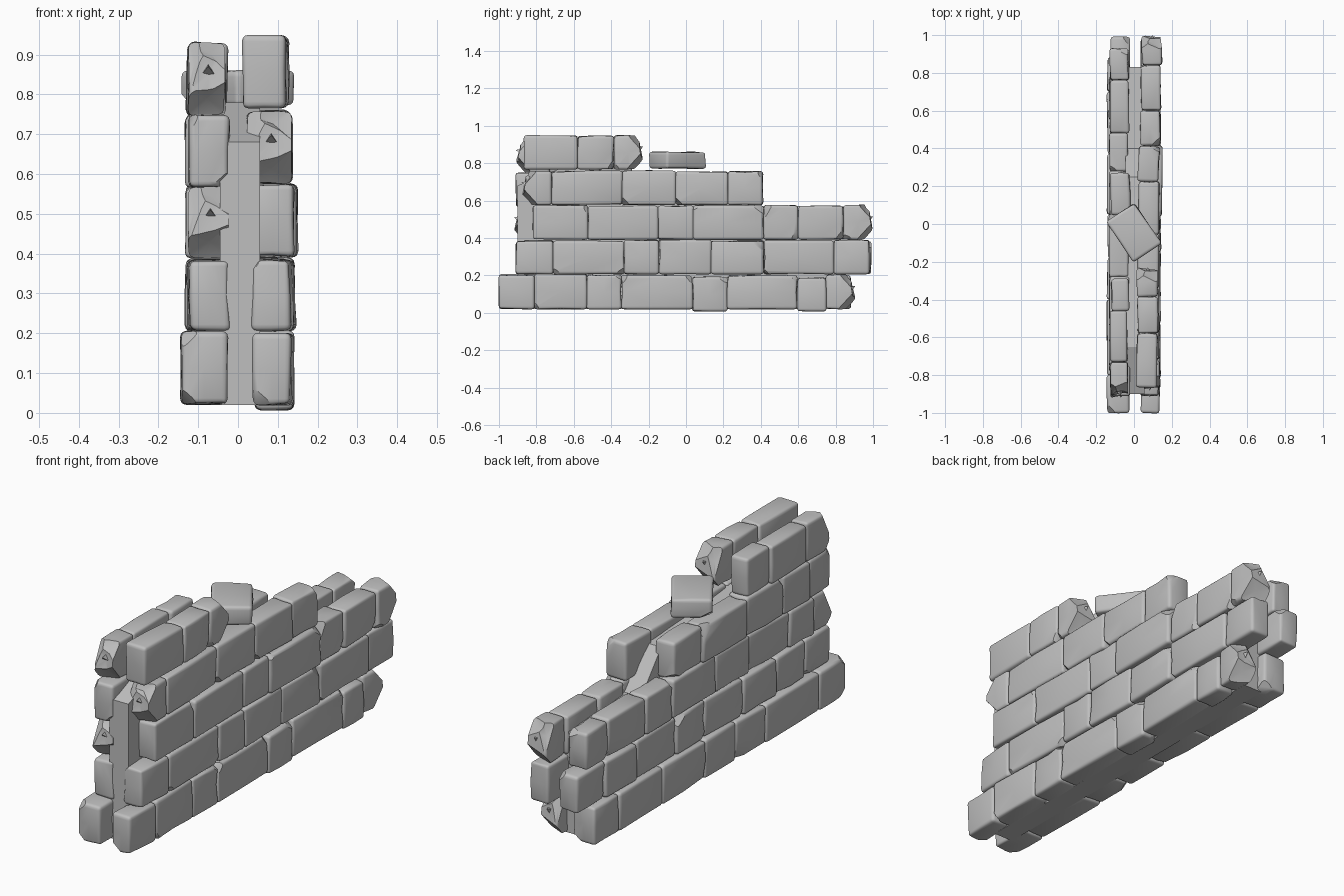
import bpy, bmesh, math, random
from mathutils import Vector, Matrix, noise

random.seed(7)
if "Cube" in bpy.data.objects:
    bpy.data.objects.remove(bpy.data.objects["Cube"])

# One plain grey stone material
stone = bpy.data.materials.new("grey_stone")
stone.use_nodes = True
GREY = (0.52, 0.52, 0.52, 1)
stone.diffuse_color = GREY
stone.node_tree.nodes["Principled BSDF"].inputs["Base Color"].default_value = GREY


def finish(bm, name, angle=35):
    bmesh.ops.recalc_face_normals(bm, faces=bm.faces)
    mesh = bpy.data.meshes.new(name)
    bm.to_mesh(mesh)
    bm.free()
    mesh.materials.append(stone)
    ob = bpy.data.objects.new(name, mesh)
    bpy.context.collection.objects.link(ob)
    bpy.ops.object.select_all(action='DESELECT')
    ob.select_set(True)
    bpy.context.view_layer.objects.active = ob
    bpy.ops.object.shade_smooth_by_angle(angle=math.radians(angle))
    return ob


def slice_off(bm, point, normal):
    """Cut away everything beyond a plane and close the hole."""
    geom = bm.verts[:] + bm.edges[:] + bm.faces[:]
    cut = bmesh.ops.bisect_plane(bm, geom=geom, plane_co=point,
                                 plane_no=normal, clear_outer=True)
    edges = [e for e in cut["geom_cut"] if isinstance(e, bmesh.types.BMEdge)]
    if edges:
        return bmesh.ops.contextual_create(bm, geom=edges)["faces"]
    return []


def rounded_block(half, radius):
    """Rounded box with soft worn dents, kept inside its bounds."""
    bm = bmesh.new()
    bmesh.ops.create_cube(bm, size=2)
    bmesh.ops.subdivide_edges(bm, edges=bm.edges[:], cuts=5, use_grid_fill=True)
    seed = Vector([random.uniform(-50, 50) for _ in range(3)])
    for v in bm.verts:
        p, core = Vector(), Vector()
        for i in range(3):
            step = round(abs(v.co[i]) * 3)
            inset = half[i] - radius
            size = (0, inset, half[i] - 0.4 * radius, half[i])[step]
            p[i] = math.copysign(size, v.co[i])
            core[i] = max(-inset, min(inset, p[i]))
        d = p - core
        if d.length > 0:
            p = core + d.normalized() * radius
        dent = noise.noise(p * 9 + seed) + 0.5 * noise.noise(p * 22 + seed)
        v.co = p - d.normalized() * max(0, 0.009 * (dent + 0.15))
    return bm


def make_stone(name, lo, hi, broken=0, chips=2):
    lo, hi = Vector(lo), Vector(hi)
    half, centre = (hi - lo) / 2, (lo + hi) / 2
    bm = rounded_block(half, 0.017)
    # Knock off a few corners
    for _ in range(random.randint(0, chips)):
        s = Vector([random.choice((-1, 1)) for _ in range(3)])
        corner = Vector([s[i] * half[i] for i in range(3)])
        n = Vector([s[i] * random.uniform(0.4, 1) for i in range(3)]).normalized()
        slice_off(bm, corner - n * random.uniform(0.022, 0.034), n)
    # Fractured end: several tilted breaks and a pitted face
    if broken:
        end = Vector((0, broken * half.y, 0))
        for sx, sz, depth in ((0.1, 0.15, 0.012), (0.5, 0.9, 0.055),
                              (-0.7, 0.5, 0.05), (0.4, -0.9, 0.062)):
            n = Vector((sx, broken, sz)).normalized()
            faces = slice_off(bm, end - n * 0.004 + Vector(
                (math.copysign(half.x, sx), 0, math.copysign(half.z, sz)))
                - n * depth if depth > 0.02 else end - n * depth, n)
            if faces:
                pit = bmesh.ops.poke(bm, faces=faces)
                for v in pit["verts"]:
                    v.co += n * random.uniform(-0.014, 0.002)
        # Small splinter standing out of the break
        bmesh.ops.create_cone(
            bm, cap_ends=True, segments=3, radius1=0.022, radius2=0, depth=0.035,
            matrix=Matrix.Translation(end + Vector((0.005, -broken * 0.018, 0.025)))
            @ Matrix.Rotation(-broken * 1.2, 4, 'X'))
    turn = random.uniform(-1, 1) * 0.004 / half.y
    bm.transform(Matrix.Translation(centre) @ Matrix.Rotation(turn, 4, 'Z'))
    return finish(bm, name)


# Each course: inner x, outer x, z range, joints along y, broken ends (front, back)
left_courses = [
    (0.04, 0.14, 0.018, 0.206,
     (-1, -0.81, -0.53, -0.345, 0.035, 0.22, 0.595, 0.75, 0.905), (0, 1)),
    (0.038, 0.14, 0.205, 0.39,
     (-0.91, -0.71, -0.33, -0.145, 0.135, 0.415, 0.79, 0.98), (0, 0)),
    (0.036, 0.145, 0.39, 0.578,
     (-0.82, -0.525, -0.15, 0.04, 0.415, 0.6, 0.84, 1), (0, 1)),
    (0.024, 0.138, 0.575, 0.762,
     (-0.88, -0.72, -0.34, -0.055, 0.225, 0.41), (1, 0)),
    (0.014, 0.125, 0.765, 0.952, (-0.865, -0.58, -0.385, -0.23), (0, 1)),
]
right_courses = [
    (-0.02, -0.14, 0.02, 0.206,
     (-1, -0.8, -0.4, -0.18, 0.05, 0.37, 0.7, 0.88), (0, 0)),
    (-0.025, -0.13, 0.205, 0.388,
     (-0.91, -0.72, -0.5, -0.25, 0.03, 0.25, 0.55, 0.78, 0.99), (0, 0)),
    (-0.025, -0.127, 0.388, 0.572,
     (-0.92, -0.78, -0.6, -0.3, -0.05, 0.28, 0.48, 0.76, 0.93), (1, 0)),
    (-0.025, -0.13, 0.565, 0.75,
     (-0.91, -0.75, -0.55, -0.28, 0.05, 0.27), (0, 0)),
    (-0.03, -0.125, 0.745, 0.932, (-0.91, -0.73, -0.46, -0.29), (1, 0)),
]

# The two faces of the wall, course by course
for side, courses in (("left", left_courses), ("right", right_courses)):
    for row, (inner, outer, z0, z1, joints, broken) in enumerate(courses, 1):
        last = len(joints) - 2
        for i, (y0, y1) in enumerate(zip(joints, joints[1:])):
            shift = random.uniform(-0.006, 0.006)
            drop = -0.012 if side == "left" and row == 1 and i in (4, 6) else 0
            end = -broken[0] if i == 0 else broken[1] if i == last else 0
            x0, x1 = sorted((inner, outer))
            make_stone(f"{side}_course_{row}_stone_{i + 1}",
                       (x0 + shift, y0 - 0.002, z0 + drop),
                       (x1 + shift, y1 + 0.002, z1 + drop + random.uniform(-0.006, 0.002)),
                       end)

# Mortar core between the faces
bm = bmesh.new()
profile = [(-0.9, 0.02), (0.83, 0.02), (0.83, 0.5), (0.4, 0.52), (0.25, 0.7),
           (-0.3, 0.74), (-0.65, 0.78), (-0.9, 0.68)]
face = bm.faces.new([bm.verts.new((-0.045, y, z)) for y, z in profile])
ext = bmesh.ops.extrude_face_region(bm, geom=[face])
bmesh.ops.translate(bm, vec=(0.1, 0, 0),
                    verts=[v for v in ext["geom"] if isinstance(v, bmesh.types.BMVert)])
finish(bm, "mortar_core", 20)

# Loose slab lying across the top
cap = make_stone("loose_slab", (-0.13, -0.092, -0.046), (0.13, 0.092, 0.046), chips=1)
cap.location = (0, -0.045, 0.815)
cap.rotation_euler.z = math.radians(-56)
